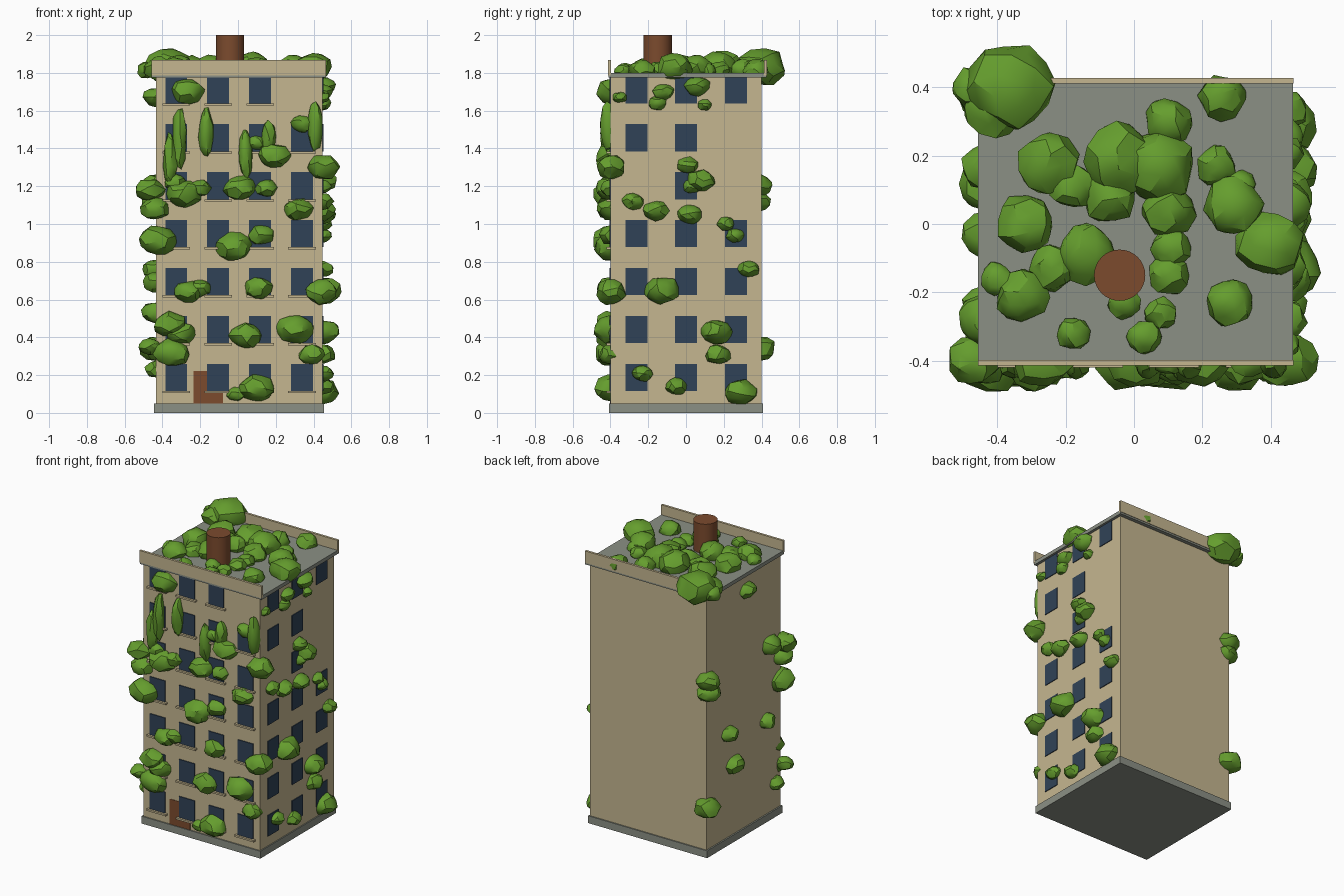
import bpy
import bmesh
import random
from mathutils import Matrix, Vector

random.seed(4)
cube = bpy.data.objects.get("Cube")
if cube:
    bpy.data.objects.remove(cube, do_unlink=True)


def make_material(name, rgb):
    mat = bpy.data.materials.new(name)
    mat.use_nodes = True
    colour = (*rgb, 1)
    mat.diffuse_color = colour
    mat.node_tree.nodes["Principled BSDF"].inputs["Base Color"].default_value = colour
    return mat


PLASTER = make_material("sand_plaster", (.56, .47, .28))
CONCRETE = make_material("grey_concrete", (.26, .28, .235))
GLASS = make_material("dark_blue_glass", (.03, .055, .095))
RUST = make_material("rusty_brown", (.2, .07, .027))
LEAF = make_material("leaf_green", (.13, .34, .027))


def finish(name, bm, mat, smooth=False):
    """Turn a bmesh into a linked, coloured object."""
    bmesh.ops.recalc_face_normals(bm, faces=bm.faces)
    mesh = bpy.data.meshes.new(name)
    bm.to_mesh(mesh)
    bm.free()
    mesh.materials.append(mat)
    obj = bpy.data.objects.new(name, mesh)
    bpy.context.collection.objects.link(obj)
    if smooth:
        bpy.ops.object.select_all(action='DESELECT')
        obj.select_set(True)
        bpy.context.view_layer.objects.active = obj
        bpy.ops.object.shade_smooth_by_angle(angle=.5)
    return obj


def add_box(bm, low, high):
    low, high = Vector(low), Vector(high)
    size = Matrix.Diagonal((*(high - low), 1))
    bmesh.ops.create_cube(bm, size=1, matrix=Matrix.Translation((low + high) / 2) @ size)


def box(name, low, high, mat):
    bm = bmesh.new()
    add_box(bm, low, high)
    return finish(name, bm, mat)


def add_bush(bm, centre, radii):
    """One lumpy, slightly turned foliage ball."""
    ball = bmesh.ops.create_icosphere(bm, subdivisions=2, radius=1)["verts"]
    spin = Matrix.Rotation(random.uniform(0, 6), 3, 'Z') @ Matrix.Rotation(random.uniform(0, 6), 3, 'X')
    for v in ball:
        lump = spin @ v.co * random.uniform(.86, 1.08)
        v.co = Vector(centre) + lump * Vector(radii)


# Building shell
LEFT, RIGHT, FRONT, BACK = -.435, .447, -.4, .4
box("ground_slab", (-.445, -.408, 0), (.455, .408, .05), CONCRETE)
box("tower_walls", (LEFT, FRONT, .05), (RIGHT, BACK, 1.78), PLASTER)
box("roof_slab", (-.457, -.41, 1.775), (.466, .425, 1.8), CONCRETE)
box("front_parapet", (-.457, -.414, 1.787), (.467, -.398, 1.868), PLASTER)
box("back_parapet", (-.457, .412, 1.787), (.467, .428, 1.868), PLASTER)
box("front_door", (-.235, FRONT - .003, .05), (-.08, FRONT, .222), RUST)

# Roof water tank
bm = bmesh.new()
bmesh.ops.create_cone(bm, cap_ends=True, segments=32, radius1=.075, radius2=.075,
                      depth=.22, matrix=Matrix.Translation((-.042, -.15, 1.89)))
finish("roof_tank", bm, RUST, smooth=True)

# Windows on the front and on the +x side, with sills on the front only
front_glass, side_glass, sills = bmesh.new(), bmesh.new(), bmesh.new()
for row in range(7):
    bottom = .116 + row * .2537
    top = bottom + .144
    for col in range(4):
        if (row, col) != (6, 3):
            x = -.327 + col * .222
            add_box(front_glass, (x - .058, FRONT - .006, bottom), (x + .058, FRONT, top))
            add_box(sills, (x - .073, FRONT - .02, bottom - .012), (x + .073, FRONT, bottom))
    for col in range(3):
        if (row, col) not in {(4, 0), (4, 2), (5, 2)}:
            y = -.262 + col * .263
            add_box(side_glass, (RIGHT, y - .058, bottom), (RIGHT + .005, y + .058, top))
finish("front_windows", front_glass, GLASS)
finish("side_windows", side_glass, GLASS)
finish("window_sills", sills, PLASTER)

# Roof bushes: x, y, radius
roof = [
    (-.36, .4, .13), (-.41, .34, .09), (-.48, .4, .06), (-.25, .18, .09),
    (-.18, .11, .07), (-.32, 0, .09), (-.04, .19, .11), (.07, .17, .11),
    (-.07, .08, .08), (.1, .3, .07), (.26, .37, .07), (.24, .17, .06),
    (.29, .05, .09), (.31, .11, .05), (.1, .04, .08), (.11, -.07, .06),
    (.1, -.15, .06), (.4, -.06, .1), (.28, -.23, .07), (.08, -.26, .05),
    (.03, -.33, .05), (-.18, -.32, .05), (-.33, -.21, .08), (-.4, -.16, .05),
    (-.24, -.13, .07), (-.14, -.09, .09), (-.03, -.23, .05)]
bm = bmesh.new()
for x, y, r in roof:
    add_bush(bm, (x, y, 1.8 + r * .25), (r, r, r * .8))
finish("roof_bushes", bm, LEAF, smooth=True)

# Front bushes: x, z, radius
front = [
    (-.27, 1.7, .09), (.1, 1.43, .05), (.19, 1.36, .09), (.34, 1.53, .06),
    (.45, 1.3, .09), (.01, 1.19, .09), (.15, 1.19, .06), (-.47, 1.18, .08),
    (-.44, 1.08, .08), (-.29, 1.16, .1), (-.2, 1.19, .06), (-.33, 1.22, .06),
    (.32, 1.08, .08), (-.42, .91, .11), (-.02, .88, .1), (.12, .94, .07),
    (-.26, .64, .08), (-.2, .66, .06), (.11, .66, .08), (.44, .64, .09),
    (-.36, .47, .09), (-.3, .42, .08), (-.35, .32, .1), (.04, .41, .09),
    (.3, .44, .1), (.39, .31, .07), (.1, .13, .1), (-.01, .1, .05),
    (-.47, .35, .06)]
bm = bmesh.new()
for x, z, r in front:
    add_bush(bm, (x, FRONT, z), (r, r * .9, r * .76))
finish("front_bushes", bm, LEAF, smooth=True)

# Hanging creepers on the front: x, z, half height
creepers = [(-.31, 1.45, .17), (-.17, 1.49, .14), (-.36, 1.34, .15),
            (.04, 1.37, .13), (.16, 1.46, .09), (.41, 1.52, .14)]
bm = bmesh.new()
for x, z, half in creepers:
    add_bush(bm, (x, FRONT - .01, z), (.04, .045, half))
finish("front_creepers", bm, LEAF, smooth=True)

# Side bushes: y, z, radius
right_side = [
    (-.35, 1.67, .04), (-.12, 1.7, .06), (-.15, 1.64, .05), (.06, 1.73, .07),
    (.1, 1.63, .04), (.01, 1.31, .06), (.08, 1.23, .08), (.03, 1.2, .05),
    (-.28, 1.12, .06), (-.16, 1.07, .07), (.02, 1.05, .07), (.21, 1, .05),
    (.26, .94, .05), (.33, .76, .06), (-.13, .65, .1), (.16, .43, .09),
    (.17, .31, .07), (-.23, .21, .06), (-.05, .14, .06), (.29, .11, .09)]
left_side = [
    (-.03, 1.67, .07), (.38, 1.2, .08), (.37, 1.12, .08), (-.28, 1.2, .08),
    (.17, .76, .07), (-.24, .69, .07), (.11, .53, .08), (.39, .34, .09),
    (-.34, .23, .06)]
for name, wall, bushes in (("right_wall_bushes", RIGHT, right_side),
                           ("left_wall_bushes", LEFT, left_side)):
    bm = bmesh.new()
    for y, z, r in bushes:
        add_bush(bm, (wall, y, z), (r, r, r * .76))
    finish(name, bm, LEAF, smooth=True)
